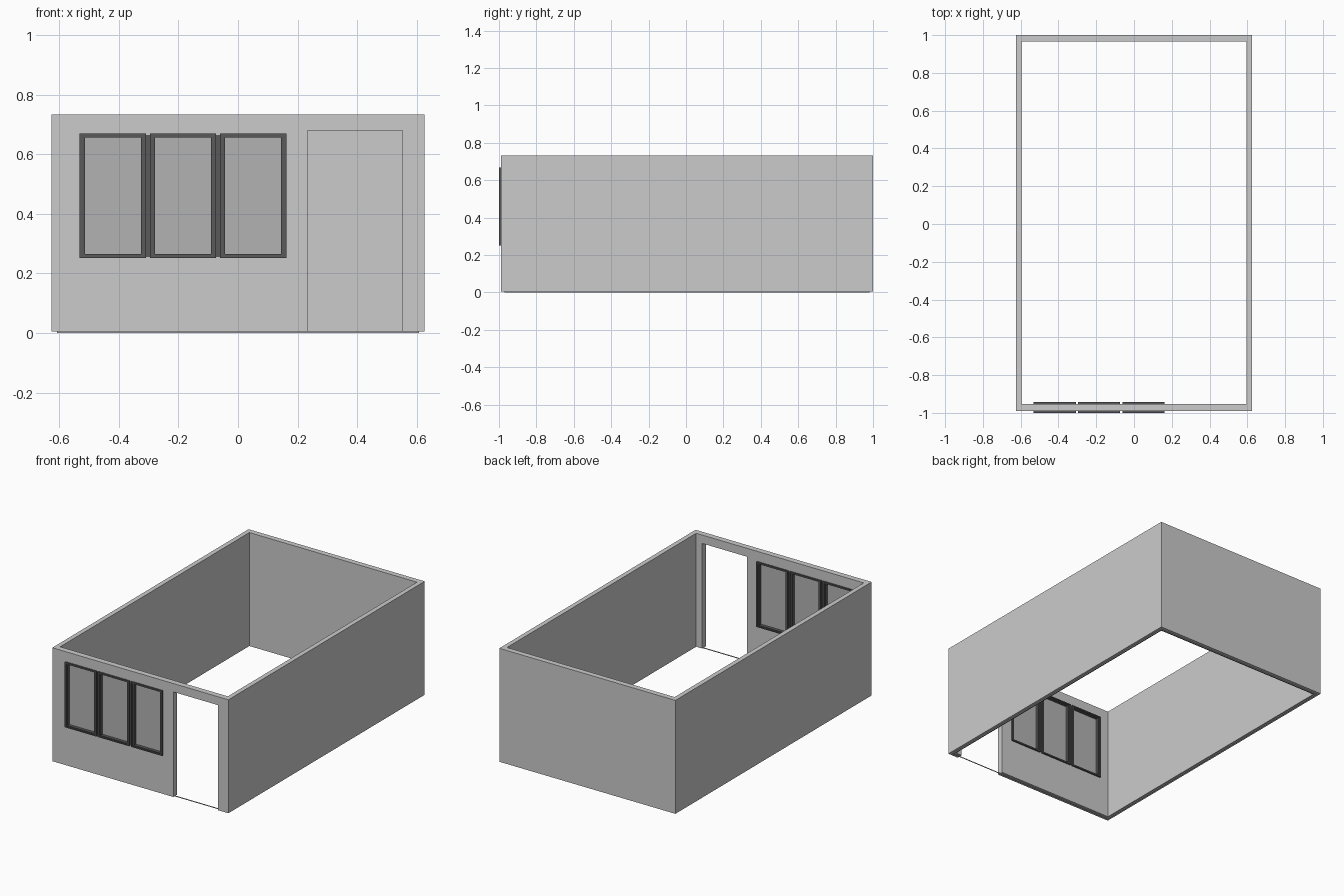
import bpy, bmesh

if "Cube" in bpy.data.objects:
    bpy.data.objects.remove(bpy.data.objects["Cube"])

# main dimensions
X0, X1, Y0, Y1 = -0.625, 0.625, -0.99, 1.0
Z0, Z1 = 0.005, 0.733
IX, IY0, IY1 = 0.595, -0.953, 0.965
DOOR = (0.234, 0.552, 0.679)
WIN_X, WIN_Z = (-0.531, 0.165), (0.252, 0.669)
UNIT_CENTRES = (-0.4195, -0.1845, 0.0505)
UNIT_HALF = 0.1115


def material(name, v):
    m = bpy.data.materials.new(name)
    m.diffuse_color = (v, v, v, 1)
    m.use_nodes = True
    m.node_tree.nodes["Principled BSDF"].inputs["Base Color"].default_value = m.diffuse_color
    return m


def finish(name, bm, mat=None):
    bmesh.ops.recalc_face_normals(bm, faces=bm.faces)
    me = bpy.data.meshes.new(name)
    bm.to_mesh(me)
    bm.free()
    ob = bpy.data.objects.new(name, me)
    bpy.context.collection.objects.link(ob)
    if mat:
        me.materials.append(mat)
    return ob


def box(name, x, y, z, mat=None):
    bm = bmesh.new()
    bmesh.ops.create_cube(bm, size=1)
    for v in bm.verts:
        v.co = [r[0] + (c + 0.5) * (r[1] - r[0]) for c, r in zip(v.co, (x, y, z))]
    return finish(name, bm, mat)


def ring(name, outer, inner, depth, axis, mat=None):
    """Rectangular ring (a0, a1, b0, b1) extruded along y or z."""
    def loop(r, d):
        pts = [(r[0], r[2]), (r[1], r[2]), (r[1], r[3]), (r[0], r[3])]
        return [bm.verts.new((a, b, d) if axis == 'z' else (a, d, b)) for a, b in pts]
    bm = bmesh.new()
    loops = [loop(outer, depth[0]), loop(outer, depth[1]),
             loop(inner, depth[1]), loop(inner, depth[0])]
    for k in range(4):
        p, q = loops[k], loops[(k + 1) % 4]
        for i in range(4):
            j = (i + 1) % 4
            bm.faces.new((p[i], p[j], q[j], q[i]))
    return finish(name, bm, mat)


def cut(target, cutter):
    cutter.hide_render = True
    cutter.hide_viewport = False
    cutter.display_type = 'WIRE'
    mod = target.modifiers.new("opening", 'BOOLEAN')
    mod.operation = 'DIFFERENCE'
    mod.solver = 'EXACT'
    mod.object = cutter
    bpy.context.view_layer.objects.active = target
    bpy.ops.object.modifier_apply(modifier=mod.name)
    bpy.data.objects.remove(cutter)


frame_mat = material("dark_frame", 0.1)
glass_mat = material("grey_glass", 0.45)

# room walls with door and window openings
walls = ring("walls", (X0, X1, Y0, Y1), (-IX, IX, IY0, IY1), (Z0, Z1), 'z')
cut(walls, box("door_cutter", DOOR[:2], (-1.1, -0.9), (-0.1, DOOR[2])))
cut(walls, box("window_cutter", (WIN_X[0] + 0.004, WIN_X[1] - 0.004), (-1.1, -0.9),
               (WIN_Z[0] + 0.004, WIN_Z[1] - 0.004)))

# thin base line under the walls
ring("base_strip", (-0.608, 0.608, -0.970, 0.980), (-0.605, 0.605, -0.967, 0.977),
     (0, Z0), 'z')

# three window units: outer trim, inner sash and glass
for n, cx in enumerate(UNIT_CENTRES, 1):
    def rect(inset):
        h = UNIT_HALF - inset
        return (cx - h, cx + h, WIN_Z[0] + inset * 0.7, WIN_Z[1] - inset * 0.7)
    ring(f"window_trim_{n}", rect(0), rect(0.010), (-1.0, -0.943), 'y', frame_mat)
    ring(f"window_sash_{n}", rect(0.010), rect(0.018), (-0.995, -0.948), 'y', frame_mat)
    g = rect(0.018)
    box(f"window_glass_{n}", g[:2], (-0.975, -0.968), g[2:], glass_mat)

# posts filling the gaps between the units
for n in range(2):
    a, b = UNIT_CENTRES[n] + UNIT_HALF, UNIT_CENTRES[n + 1] - UNIT_HALF
    box(f"window_post_{n + 1}", (a, b), (Y0, IY0), WIN_Z, frame_mat)
